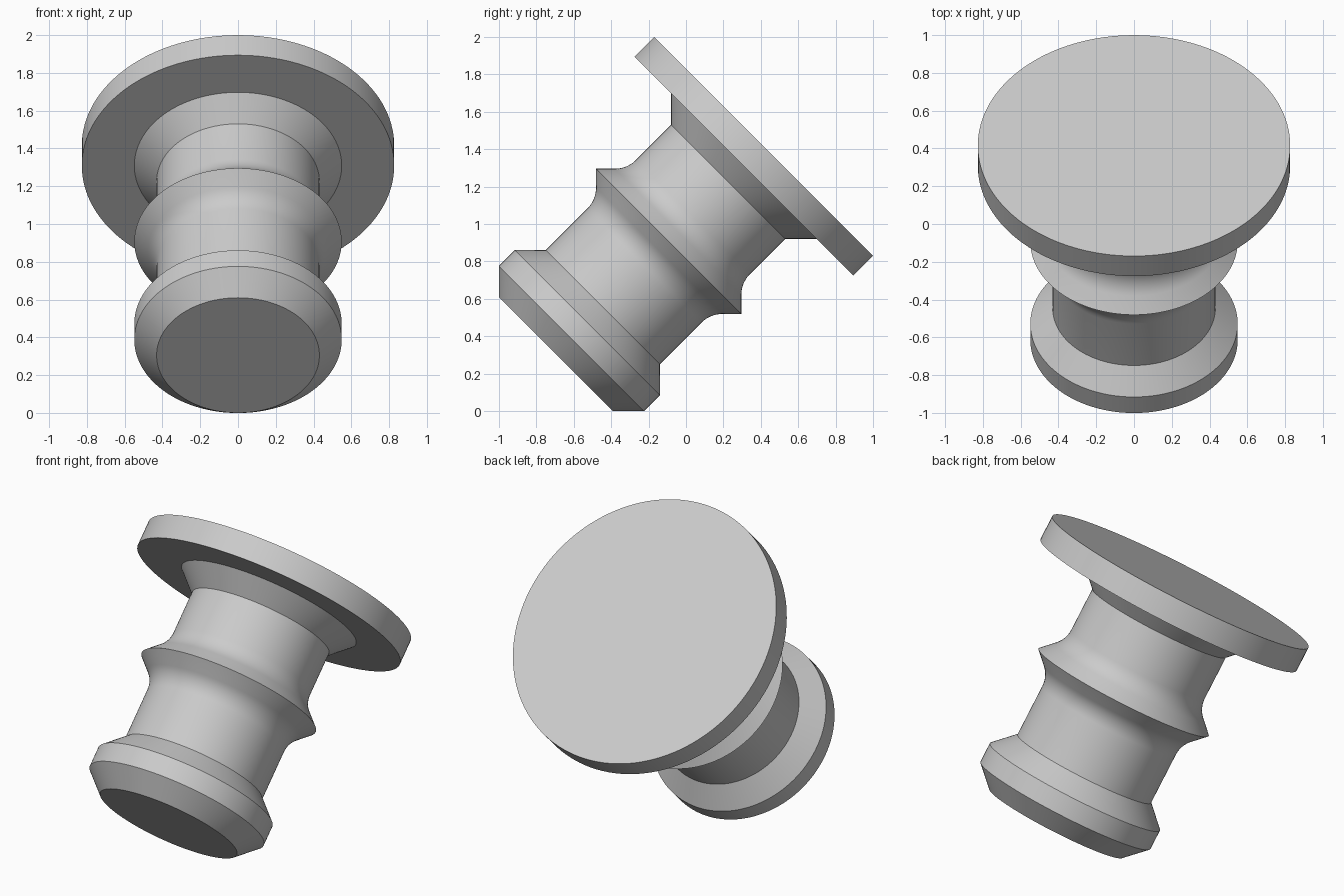
import bpy
import bmesh
from math import radians, tan, sin, cos, pi
from mathutils import Matrix, Vector

cube = bpy.data.objects.get("Cube")
if cube:
    bpy.data.objects.remove(cube, do_unlink=True)

SIDES = 128
SHAFT, COLLAR, FLANGE = 0.431, 0.549, 0.827   # radii
FILLET = 0.16
RIDGE = 0.576                                 # height of the middle ridge

grey = bpy.data.materials.new("light grey")
grey.use_nodes = True
colour = (0.6, 0.6, 0.6, 1)
grey.diffuse_color = colour
grey.node_tree.nodes["Principled BSDF"].inputs["Base Color"].default_value = colour


def ridge_fillet(side, steps=8):
    """Arc from the ridge's 45 degree slope to the shaft; side is +1 above, -1 below."""
    corner = RIDGE + side * (COLLAR - SHAFT)
    end = corner + side * FILLET * tan(pi / 8)
    angles = [pi / 4 * (1 - i / steps) for i in range(steps + 1)]
    return [(SHAFT + FILLET * (1 - cos(a)), end - side * FILLET * sin(a)) for a in angles]


# Turned profile: (radius, height along the axis), from the foot to the flange
profile = [(0, -0.276), (SHAFT, -0.276), (COLLAR, -0.159), (COLLAR, -0.039), (SHAFT, 0.079)]
profile += ridge_fillet(-1)[::-1]
profile += [(COLLAR, RIDGE)]
profile += ridge_fillet(1)
profile += [(SHAFT, 1.026), (COLLAR, 1.144), (FLANGE, 1.144), (FLANGE, 1.294), (0, 1.294)]

# Spin the profile into a closed solid
bm = bmesh.new()
verts = [bm.verts.new((r, 0, z)) for r, z in profile]
edges = [bm.edges.new(pair) for pair in zip(verts, verts[1:])]
bmesh.ops.spin(bm, geom=verts + edges, cent=(0, 0, 0), axis=(0, 0, 1),
               angle=2 * pi, steps=SIDES, use_merge=True)
bmesh.ops.remove_doubles(bm, verts=bm.verts, dist=0.0005)
bmesh.ops.recalc_face_normals(bm, faces=bm.faces)

# Lean the axis back by 45 degrees
bm.transform(Matrix.Translation(Vector((0, -0.5, 0.5))) @ Matrix.Rotation(radians(-45), 4, "X"))

mesh = bpy.data.meshes.new("flanged_plug")
bm.to_mesh(mesh)
bm.free()
mesh.materials.append(grey)
plug = bpy.data.objects.new("flanged_plug", mesh)
bpy.context.collection.objects.link(plug)

bpy.ops.object.select_all(action="DESELECT")
plug.select_set(True)
bpy.context.view_layer.objects.active = plug
bpy.ops.object.shade_smooth_by_angle(angle=radians(25))
